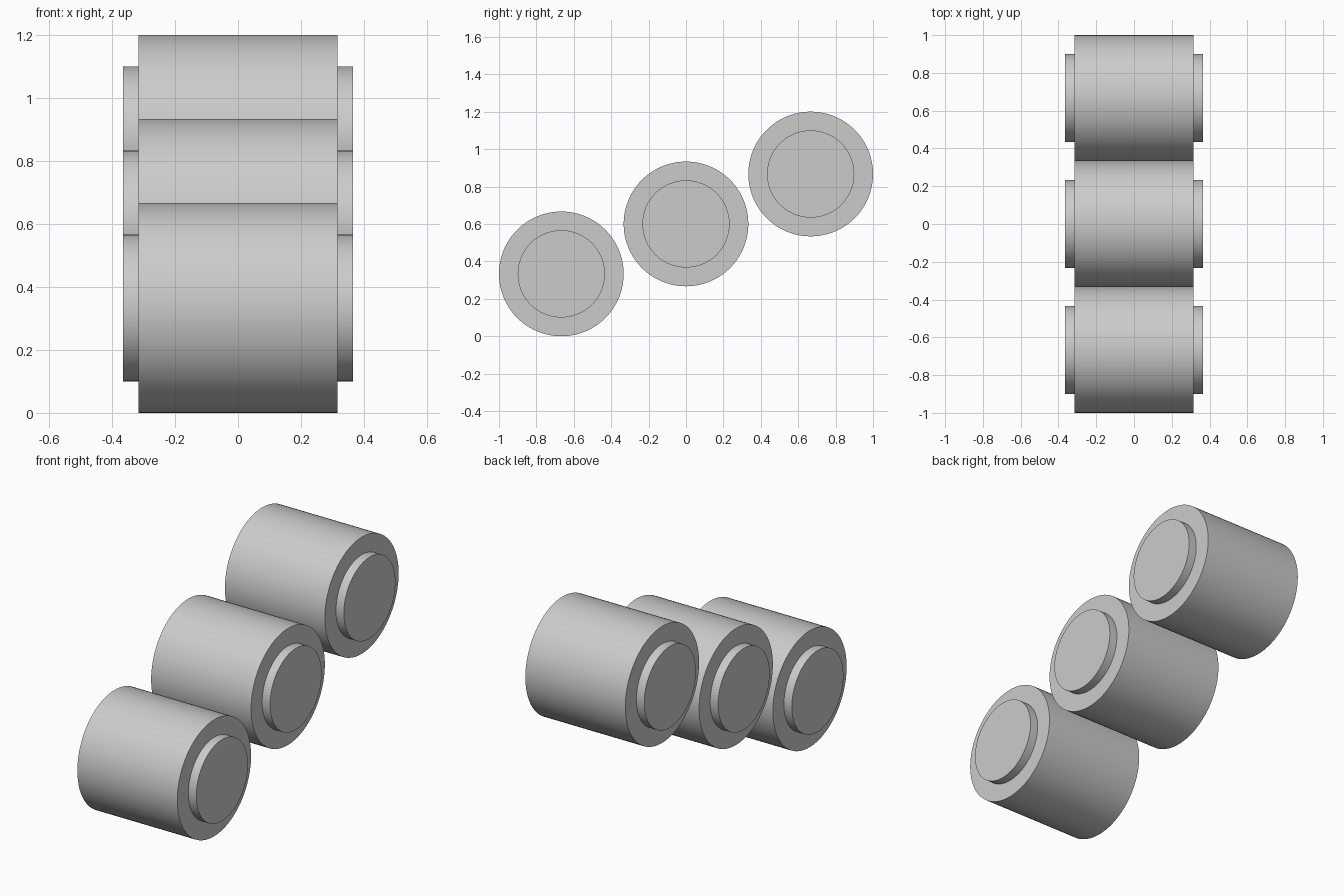
import bpy
import math

if "Cube" in bpy.data.objects:
    bpy.data.objects.remove(bpy.data.objects["Cube"], do_unlink=True)

grey = bpy.data.materials.new("light grey")
grey.use_nodes = True
COLOUR = (0.6, 0.6, 0.6, 1)
grey.diffuse_color = COLOUR
grey.node_tree.nodes["Principled BSDF"].inputs["Base Color"].default_value = COLOUR


def drum(name, radius, x_from, x_to, y, z):
    """Smooth cylinder lying along x."""
    bpy.ops.mesh.primitive_cylinder_add(
        vertices=96, radius=radius, depth=x_to - x_from,
        location=((x_from + x_to) / 2, y, z), rotation=(0, math.pi / 2, 0))
    obj = bpy.context.object
    obj.name = name
    obj.data.materials.append(grey)
    bpy.ops.object.shade_smooth_by_angle(angle=math.radians(30))


RADIUS, HUB_RADIUS = 1 / 3, 0.233
HALF_WIDTH, HUB_END = 0.316, 0.366

# Three rollers climbing from front to back, each with a raised hub on both ends
for i, place in enumerate(("front", "middle", "back")):
    y = (i - 1) * 2 * RADIUS
    z = RADIUS + i * 0.267
    drum(place + "_roller", RADIUS, -HALF_WIDTH, HALF_WIDTH, y, z)
    drum(place + "_left_hub", HUB_RADIUS, HALF_WIDTH, HUB_END, y, z)
    drum(place + "_right_hub", HUB_RADIUS, -HUB_END, -HALF_WIDTH, y, z)
